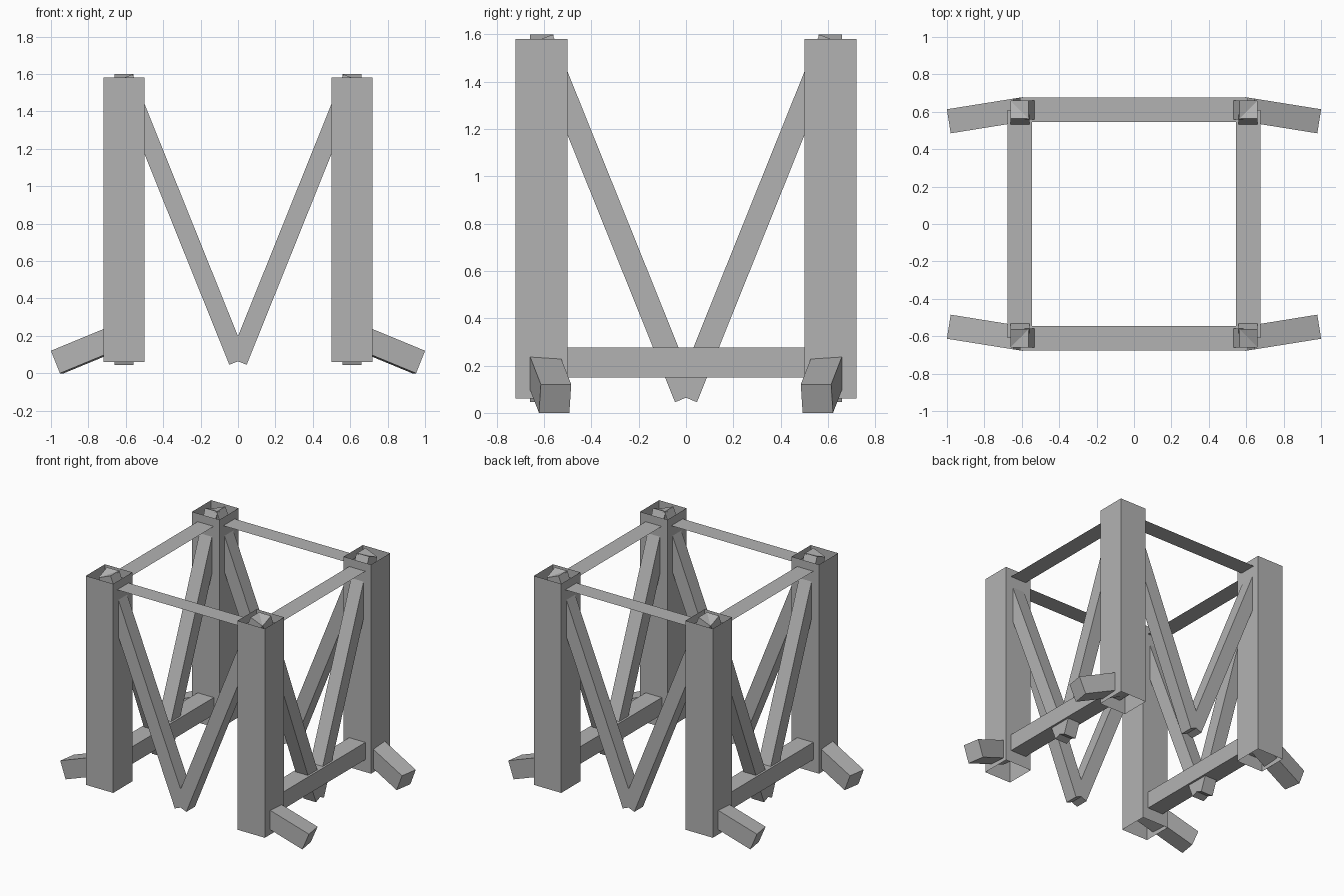
import bpy, bmesh
from mathutils import Vector, Matrix

if "Cube" in bpy.data.objects:
    bpy.data.objects.remove(bpy.data.objects["Cube"], do_unlink=True)

GREY = (0.45, 0.45, 0.45, 1)
mat = bpy.data.materials.new("plain_grey")
mat.use_nodes = True
mat.diffuse_color = GREY
mat.node_tree.nodes["Principled BSDF"].inputs["Base Color"].default_value = GREY

R = 0.61        # distance of every post axis from the centre
UP = Vector((0, 0, 1))


def finish(name, bm):
    mesh = bpy.data.meshes.new(name)
    bm.to_mesh(mesh)
    bm.free()
    mesh.materials.append(mat)
    obj = bpy.data.objects.new(name, mesh)
    bpy.context.collection.objects.link(obj)
    return obj


def bar(name, start, end, width, height):
    """Box running from start to end, its width kept level."""
    a, b = Vector(start), Vector(end)
    along = (b - a).normalized()
    side = UP.cross(along).normalized()
    top = along.cross(side)
    frame = Matrix((along * (b - a).length, side * width, top * height)).transposed().to_4x4()
    bm = bmesh.new()
    bmesh.ops.create_cube(bm, size=1, matrix=Matrix.Translation((a + b) / 2) @ frame)
    return finish(name, bm)


def post(name, x, y, bottom, top, width):
    """Square tube, open at both ends."""
    bm = bmesh.new()
    bmesh.ops.create_cube(bm, size=1)
    ends = [f for f in bm.faces if abs(f.normal.z) > 0.5]
    bmesh.ops.delete(bm, geom=ends, context='FACES_ONLY')
    bmesh.ops.scale(bm, vec=(width, width, top - bottom), verts=bm.verts)
    bmesh.ops.translate(bm, vec=(x, y, (top + bottom) / 2), verts=bm.verts)
    return finish(name, bm)


def strip(name, turned, offset, z, width):
    """Paper-thin level strip between two posts."""
    bm = bmesh.new()
    bmesh.ops.create_grid(bm, x_segments=1, y_segments=1, size=0.5)
    size = (width, 2 * R, 1) if turned else (2 * R, width, 1)
    place = (offset, 0, z) if turned else (0, offset, z)
    bmesh.ops.scale(bm, vec=size, verts=bm.verts)
    bmesh.ops.translate(bm, vec=place, verts=bm.verts)
    return finish(name, bm)


for sx, xn in ((-1, "right"), (1, "left")):
    # Lower side beam
    bar(f"{xn}_lower_beam", (sx * R, -R, 0.213), (sx * R, R, 0.213), 0.13, 0.125)
    for sy, yn in ((-1, "front"), (1, "back")):
        # Corner post and its splayed foot
        post(f"{yn}_{xn}_post", sx * R, sy * R, 0.06, 1.58, 0.22)
        bar(f"{yn}_{xn}_foot", (sx * R, sy * R, 0.207),
            (sx * 0.966, sy * 0.553, 0.06), 0.13, 0.13)
        # Slanted braces forming a V on each side
        bar(f"{yn}_{xn}_cross_brace", (0, sy * R, 0.064), (sx * R, sy * R, 1.58), 0.1, 0.1)
        bar(f"{yn}_{xn}_side_brace", (sx * R, 0, 0.064), (sx * R, sy * R, 1.58), 0.1, 0.1)

# Thin strips joining the post tops
for s, xn, yn in ((-1, "right", "front"), (1, "left", "back")):
    strip(f"{xn}_top_strip", True, s * R, 1.52, 0.13)
    strip(f"{yn}_top_strip", False, s * R, 1.52, 0.13)
